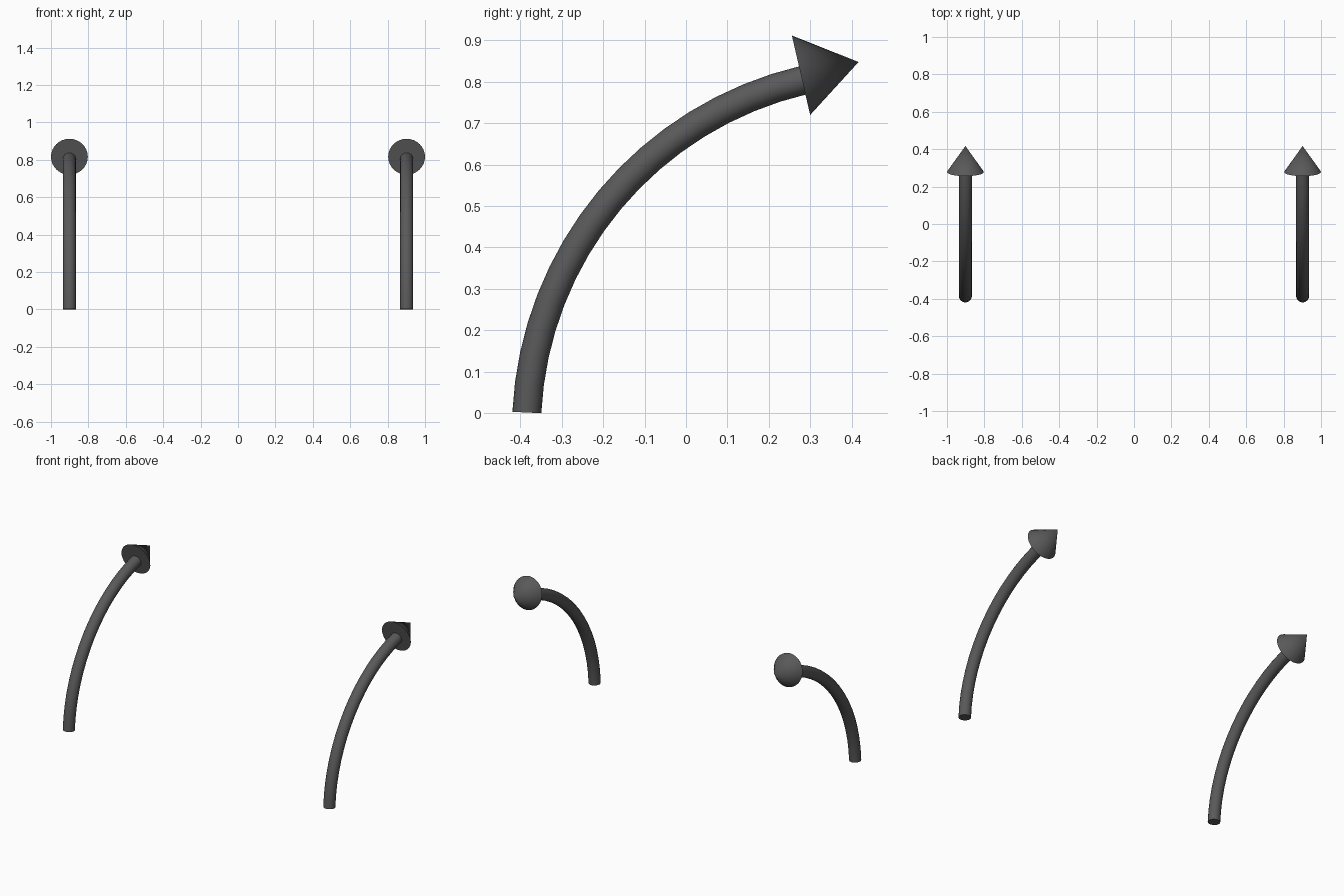
import bpy
import math
from mathutils import Vector, Matrix

if "Cube" in bpy.data.objects:
    bpy.data.objects.remove(bpy.data.objects["Cube"])

SIDES, STEPS = 16, 16
TUBE_R = 0.035
CENTRE_Y, CENTRE_Z, ARC_R = 0.483, -0.0415, 0.8687
A_START, A_END = math.radians(177.2), math.radians(103.2)

dark = bpy.data.materials.new("dark_grey")
dark.diffuse_color = (0.1, 0.1, 0.1, 1)
dark.use_nodes = True
dark.node_tree.nodes["Principled BSDF"].inputs["Base Color"].default_value = dark.diffuse_color


def finish(obj, name):
    obj.name = name
    obj.data.materials.append(dark)
    bpy.ops.object.select_all(action='DESELECT')
    obj.select_set(True)
    bpy.context.view_layer.objects.active = obj
    bpy.ops.object.shade_smooth_by_angle(angle=math.radians(40))


def shaft(x, name):
    # round tube swept along an arc in the y-z plane
    verts, faces = [], []
    for i in range(STEPS + 1):
        a = A_START + (A_END - A_START) * i / STEPS
        out = Vector((0, math.cos(a), math.sin(a)))
        c = Vector((x, CENTRE_Y, CENTRE_Z)) + out * ARC_R
        for j in range(SIDES):
            t = 2 * math.pi * j / SIDES
            verts.append(c + TUBE_R * (math.cos(t) * out + Vector((math.sin(t), 0, 0))))
    for i in range(STEPS):
        for j in range(SIDES):
            k = (j + 1) % SIDES
            a, b = i * SIDES, (i + 1) * SIDES
            faces.append((a + j, b + j, b + k, a + k))
    faces.append(tuple(range(SIDES)))
    faces.append(tuple(reversed(range(STEPS * SIDES, (STEPS + 1) * SIDES))))
    mesh = bpy.data.meshes.new(name)
    mesh.from_pydata(verts, [], faces)
    obj = bpy.data.objects.new(name, mesh)
    bpy.context.collection.objects.link(obj)
    finish(obj, name)


def head(x, name):
    # cone pointing along the end of the arc
    base, tip = Vector((x, 0.278, 0.816)), Vector((x, 0.417, 0.848))
    axis = tip - base
    bpy.ops.mesh.primitive_cone_add(vertices=32, radius1=0.0985, radius2=0, depth=axis.length)
    obj = bpy.context.object
    rot = axis.to_track_quat('Z', 'Y').to_matrix().to_4x4()
    obj.data.transform(Matrix.Translation((base + tip) / 2) @ rot)
    finish(obj, name)


# matching left and right arrows
for side, x in (("left", -0.9015), ("right", 0.9015)):
    shaft(x, side + "_arrow_shaft")
    head(x, side + "_arrow_head")
